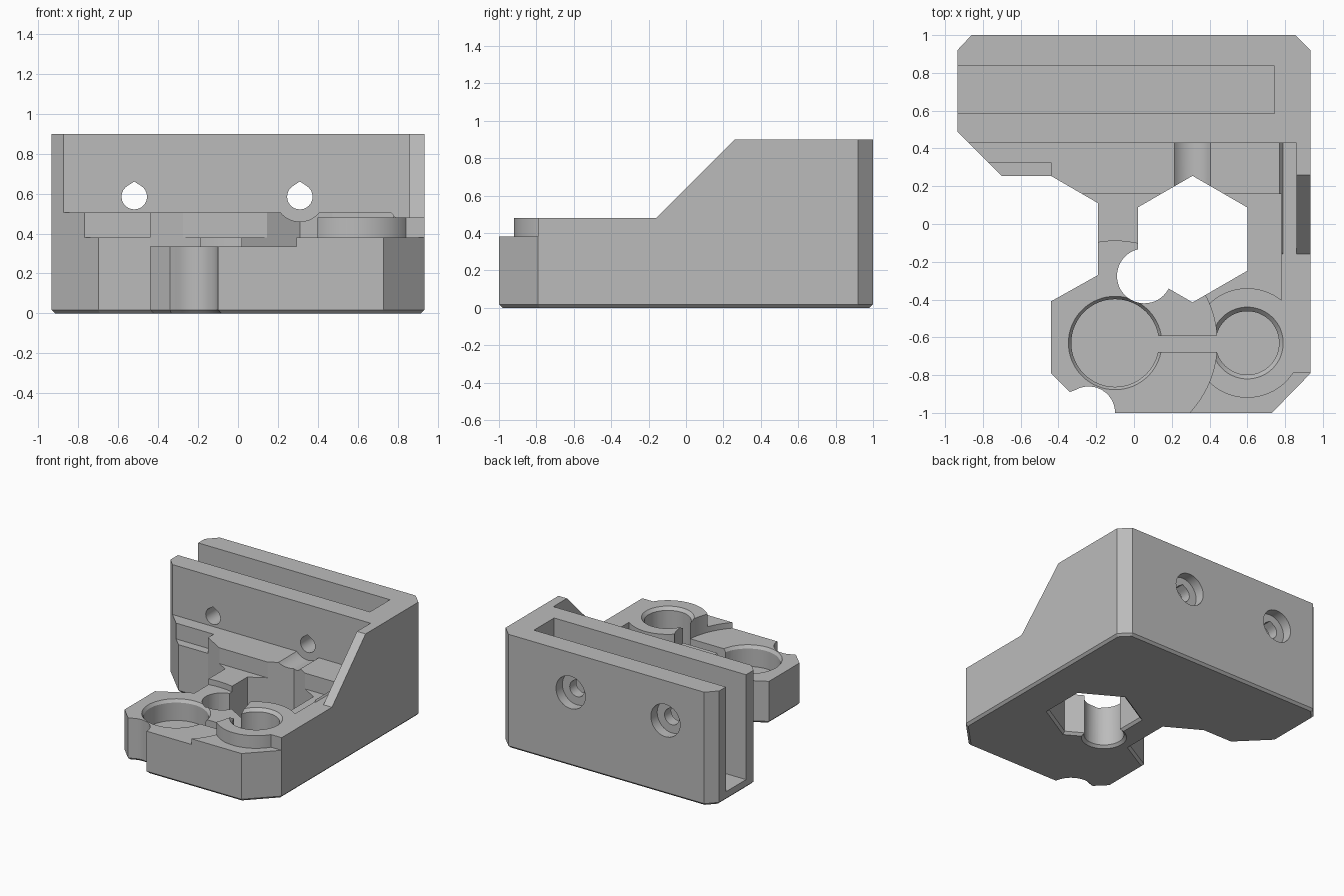
import bpy
import bmesh
from math import sin, cos, pi, radians

cube = bpy.data.objects.get("Cube")
if cube:
    bpy.data.objects.remove(cube, do_unlink=True)

grey = bpy.data.materials.new("plastic_grey")
grey.use_nodes = True
colour = (0.5, 0.5, 0.5, 1)
grey.diffuse_color = colour
grey.node_tree.nodes["Principled BSDF"].inputs["Base Color"].default_value = colour

PLACE = {"x": lambda u, v, w: (w, u, v),
         "y": lambda u, v, w: (u, w, v),
         "z": lambda u, v, w: (u, v, w)}


def loft(name, lower, upper, axis, a, b, bevel=0):
    """Solid between two matching outlines placed at a and b along an axis."""
    bm = bmesh.new()
    place = PLACE[axis]
    rings = [[bm.verts.new(place(u, v, w)) for u, v in outline]
             for outline, w in ((lower, a), (upper, b))]
    base = bm.faces.new(rings[0])
    bm.faces.new(rings[1])
    n = len(lower)
    for i in range(n):
        j = (i + 1) % n
        bm.faces.new((rings[0][i], rings[0][j], rings[1][j], rings[1][i]))
    bmesh.ops.recalc_face_normals(bm, faces=bm.faces)
    if bevel:
        bmesh.ops.bevel(bm, geom=list(base.edges), offset=bevel,
                        segments=1, affect="EDGES")
    mesh = bpy.data.meshes.new(name)
    bm.to_mesh(mesh)
    bm.free()
    obj = bpy.data.objects.new(name, mesh)
    bpy.context.collection.objects.link(obj)
    mesh.materials.append(grey)
    return obj


def prism(name, outline, axis, a, b, bevel=0):
    return loft(name, outline, outline, axis, a, b, bevel)


def circle(u, v, r, n=64, start=0):
    return [(u + r * cos(start + 2 * pi * i / n),
             v + r * sin(start + 2 * pi * i / n)) for i in range(n)]


def rect(u0, v0, u1, v1):
    return [(u0, v0), (u1, v0), (u1, v1), (u0, v1)]


def teardrop(u, v, r, tip):
    arc = [radians(120 + 15 * i) for i in range(21)]
    return [(u + r * cos(t), v + r * sin(t)) for t in arc] + [(u, v + tip)]


def combine(tool, operation="DIFFERENCE"):
    mod = body.modifiers.new(tool.name, "BOOLEAN")
    mod.object, mod.operation, mod.solver = tool, operation, "EXACT"
    bpy.context.view_layer.objects.active = body
    bpy.ops.object.modifier_apply(modifier=mod.name)
    bpy.data.objects.remove(tool, do_unlink=True)


# Main block, with a rounded notch in the front edge and a chamfered foot
notch = [(-0.24 + 0.14 * cos(t), -1 + 0.14 * sin(t))
         for t in [radians(10 * i) for i in range(13)]]
outline = [(-0.935, 0.92), (-0.86, 1), (0.855, 1), (0.935, 0.92),
           (0.935, -0.79), (0.73, -1)] + notch + [
           (-0.34, -0.89), (-0.44, -0.79), (-0.44, -0.41), (-0.19, -0.27),
           (-0.19, 0.11), (-0.44, 0.255), (-0.7, 0.255), (-0.935, 0.49)]
body = prism("bracket_body", outline, "z", 0, 0.9, bevel=0.018)

# Sloped side wall, and open space in front of the clamp wall
combine(prism("side_slope", [(-2, 0.48), (-0.16, 0.48), (0.26, 0.9),
                             (0.26, 2), (-2, 2)], "x", -2, 2))
combine(prism("shelf_space", rect(-2, -2, 0.86, 0.43), "z", 0.505, 2))
combine(prism("rail_step", [(0.77, 0.505), (0.79, 0.48), (0.86, 0.48),
                            (0.86, 0.7), (0.77, 0.7)], "y", -2, 0.43))

# Lower floor beside the rail and the left ledge
combine(prism("floor_space", [(-2, -2), (2, -2), (2, -0.79), (0.78, -0.79),
                              (0.78, 0.16), (-0.44, 0.16), (-0.44, 0.325),
                              (-2, 0.325)], "z", 0.38, 2))

# Raised boss, then the round recess that trims it
combine(prism("small_boss", circle(0.6, -0.63, 0.29), "z", 0.3, 0.48), "UNION")
combine(prism("round_recess", circle(-0.1, -0.63, 0.54, 96), "z", 0.335, 2))

# Two bearing pockets with chamfered rims, joined by a narrow channel
for name, x, r, rim, top in (("large_pocket", -0.1, 0.232, 0.247, 0.335),
                             ("small_pocket", 0.6, 0.168, 0.19, 0.48)):
    combine(prism(name, circle(x, -0.63, r), "z", 0.17, 1))
    combine(loft(name + "_rim", circle(x, -0.63, r - 0.001),
                 circle(x, -0.63, rim + 0.001), "z", top - 0.025, top + 0.001))
combine(prism("channel", rect(0, -0.678, 0.55, -0.592), "z", 0.17, 1))

# Hexagonal and round openings through the floor, chamfered below
for name, x, y, r, n in (("hex_opening", 0.31, -0.08, 0.335, 6),
                         ("round_opening", 0.055, -0.275, 0.145, 48)):
    combine(prism(name, circle(x, y, r, n, pi / 2), "z", -1, 2))
    combine(loft(name + "_chamfer", circle(x, y, r + 0.022, n, pi / 2),
                 circle(x, y, r - 0.002, n, pi / 2), "z", -0.002, 0.022))

# Clamp slot, open at the top and left
combine(prism("clamp_slot", rect(-2, 0.585, 0.745, 0.837), "z", 0.07, 2))

# Screw holes with counterbores at the back, and the driver groove
for x in (-0.52, 0.31):
    combine(prism("screw_hole", teardrop(x, 0.585, 0.064, 0.076), "y", 0.3, 2))
    combine(prism("counterbore", circle(x, 0.585, 0.128), "y", 0.92, 2))
combine(prism("driver_groove", circle(0.31, 0.585, 0.125), "y", 0, 0.43))

# Smooth the round walls, keep the corners sharp
bpy.ops.object.select_all(action="DESELECT")
body.select_set(True)
bpy.context.view_layer.objects.active = body
bpy.ops.object.shade_smooth_by_angle(angle=radians(20))
